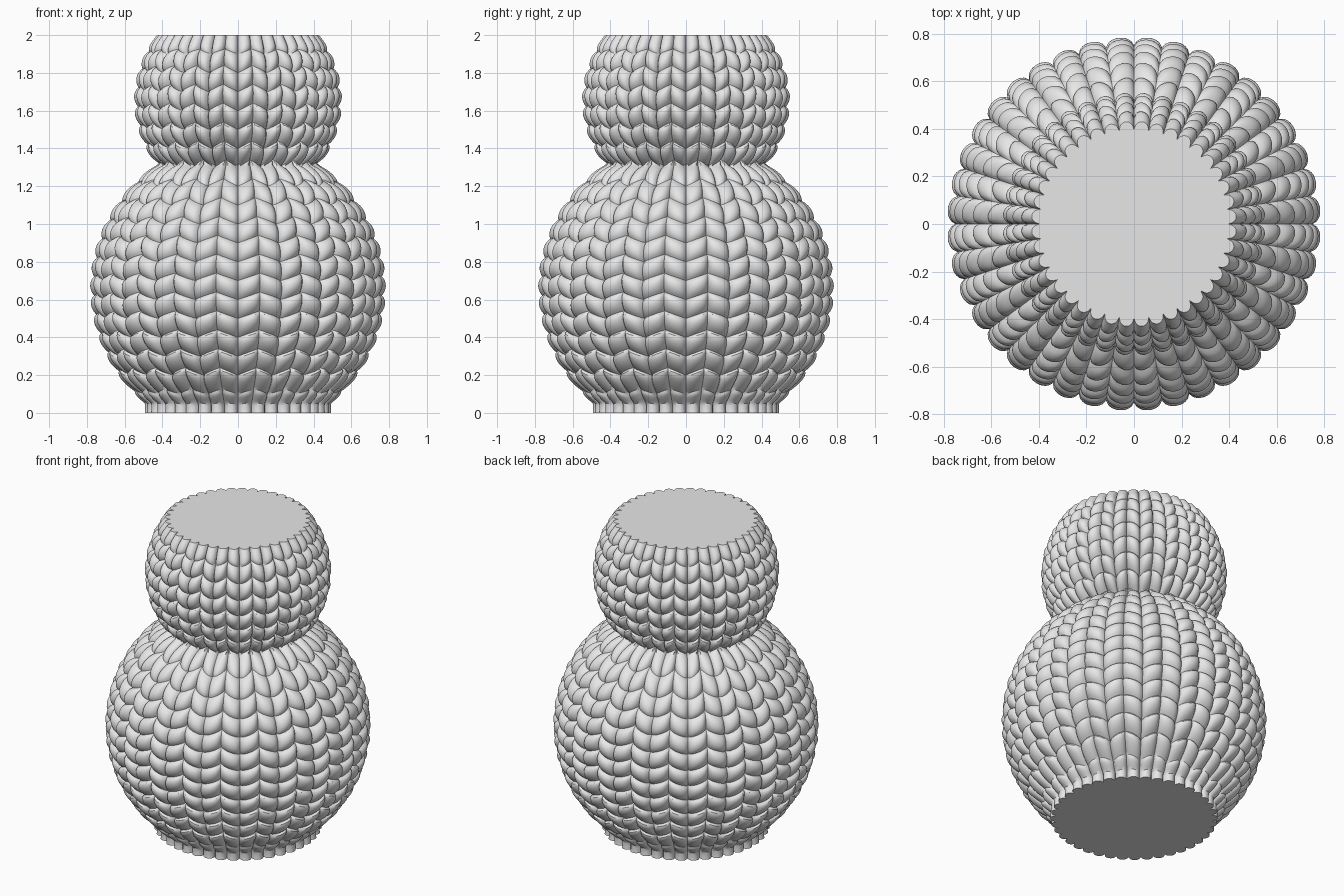
import bpy, bmesh, math

cube = bpy.data.objects.get("Cube")
if cube:
    bpy.data.objects.remove(cube, do_unlink=True)

HEIGHT = 2.0
LEGS = 40            # stitch legs around, two per knitted V
LEG_STEPS = 10
ROWS = 20            # stitch rows from base to top
ROW_STEPS = 9
ROW_H = HEIGHT / ROWS
SLANT = 0.04         # rise of each leg from the V's tip


def ball(z, centre, radius):
    return math.sqrt(max(radius ** 2 - (z - centre) ** 2, 0))


def body_radius(z):
    # Two stacked balls with a short straight foot
    return max(ball(z, 0.66, 0.785), ball(z, 1.655, 0.552),
               0.495 if z < 0.3 else 0)


def groove(t):
    # 0 on the crown of a rounded strand, rising steeply at its edges (t = -1, 1)
    return 1 - math.sqrt(1 - 0.96 * t * t)


def stitch_point(i, j):
    leg, a = divmod(i, LEG_STEPS)
    a /= LEG_STEPS
    rise = a if leg % 2 == 0 else 1 - a
    z0 = HEIGHT * j / (ROWS * ROW_STEPS)
    fade = min(1, z0 / 0.15, (HEIGHT - z0) / 0.15)
    z = z0 + SLANT * rise * fade
    # Each stitch swells towards its upper end
    b = ((j % ROW_STEPS) / ROW_STEPS) ** 1.3
    r = body_radius(z) - 0.042 * groove(2 * a - 1)
    r -= 0.032 * groove(2 * b - 1) * fade
    angle = math.tau * i / (LEGS * LEG_STEPS) - math.pi / 2
    return r * math.cos(angle), r * math.sin(angle), z


# Knitted body with flat closed ends
bm = bmesh.new()
around = LEGS * LEG_STEPS
rings = [[bm.verts.new(stitch_point(i, j)) for i in range(around)]
         for j in range(ROWS * ROW_STEPS + 1)]
for low, high in zip(rings, rings[1:]):
    for i in range(around):
        k = (i + 1) % around
        bm.faces.new((low[i], low[k], high[k], high[i]))
bm.faces.new(rings[0][::-1])
bm.faces.new(rings[-1])
mesh = bpy.data.meshes.new("knitted_body")
bm.to_mesh(mesh)
bm.free()
body = bpy.data.objects.new("knitted_body", mesh)
bpy.context.collection.objects.link(body)

# Plain grey material
grey = bpy.data.materials.new("light_grey")
grey.use_nodes = True
colour = (0.8, 0.8, 0.8, 1)
grey.diffuse_color = colour
for node in grey.node_tree.nodes:
    if node.type == 'BSDF_PRINCIPLED':
        node.inputs["Base Color"].default_value = colour
mesh.materials.append(grey)

bpy.ops.object.select_all(action='DESELECT')
body.select_set(True)
bpy.context.view_layer.objects.active = body
bpy.ops.object.shade_smooth_by_angle(angle=math.radians(35))
